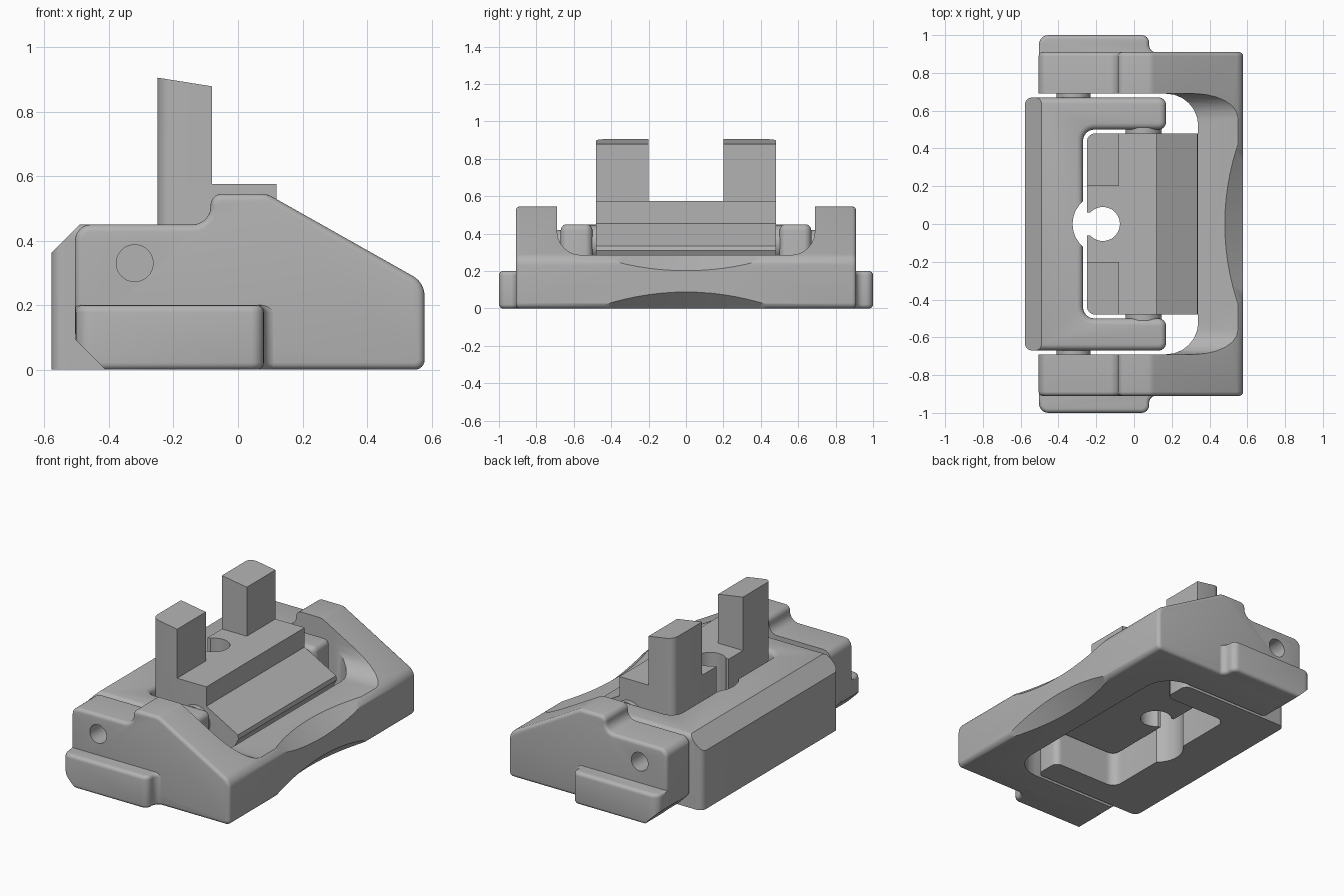
import bpy, bmesh, math
from mathutils import Vector, Matrix

cube = bpy.data.objects.get("Cube")
if cube:
    bpy.data.objects.remove(cube, do_unlink=True)

grey = bpy.data.materials.new("plain_grey")
grey.use_nodes = True
GREY = (0.45, 0.45, 0.45, 1)
grey.diffuse_color = GREY
for node in grey.node_tree.nodes:
    if node.type == 'BSDF_PRINCIPLED':
        node.inputs["Base Color"].default_value = GREY


def rounded(corners, steps=6):
    """Outline from (a, b, radius) corners; radius may be left out."""
    out = []
    n = len(corners)
    for i, corner in enumerate(corners):
        p = Vector(corner[:2])
        r = corner[2] if len(corner) > 2 else 0
        if not r:
            out.append(p)
            continue
        d1 = (Vector(corners[i - 1][:2]) - p).normalized()
        d2 = (Vector(corners[(i + 1) % n][:2]) - p).normalized()
        half = d1.angle(d2) / 2
        centre = p + (d1 + d2).normalized() * r / math.sin(half)
        t = r / math.tan(half)
        v1, v2 = p + d1 * t - centre, p + d2 * t - centre
        a1 = math.atan2(v1.y, v1.x)
        turn = math.atan2(v2.y, v2.x) - a1
        turn = (turn + math.pi) % (2 * math.pi) - math.pi
        for k in range(steps + 1):
            a = a1 + turn * k / steps
            out.append(centre + Vector((math.cos(a), math.sin(a))) * r)
    return out


def finish(name, bm):
    bmesh.ops.recalc_face_normals(bm, faces=bm.faces)
    mesh = bpy.data.meshes.new(name)
    bm.to_mesh(mesh)
    bm.free()
    mesh.materials.append(grey)
    ob = bpy.data.objects.new(name, mesh)
    bpy.context.collection.objects.link(ob)
    return ob


def prism(name, corners, axis, lo, hi, bevel=0, pick=None):
    """Extrude an outline along an axis and round the picked edges."""
    place = {'x': lambda a, b, c: (c, a, b),
             'y': lambda a, b, c: (a, c, b),
             'z': lambda a, b, c: (a, b, c)}[axis]
    bm = bmesh.new()
    face = bm.faces.new([bm.verts.new(place(p.x, p.y, lo)) for p in rounded(corners)])
    ext = bmesh.ops.extrude_face_region(bm, geom=[face])
    moved = [g for g in ext["geom"] if isinstance(g, bmesh.types.BMVert)]
    bmesh.ops.translate(bm, verts=moved, vec=place(0, 0, hi - lo))
    bmesh.ops.recalc_face_normals(bm, faces=bm.faces)
    if bevel:
        edges = [e for e in bm.edges if e.calc_face_angle(0) > 0.6
                 and (pick is None or pick(e))]
        bmesh.ops.bevel(bm, geom=edges, offset=bevel, offset_type='OFFSET',
                        segments=4, profile=0.5, affect='EDGES', clamp_overlap=False)
    return finish(name, bm)


def cylinder(name, centre, direction, radius, length, sides=48):
    bm = bmesh.new()
    turn = Vector((0, 0, 1)).rotation_difference(Vector(direction)).to_matrix().to_4x4()
    bmesh.ops.create_cone(bm, cap_ends=True, segments=sides, radius1=radius,
                          radius2=radius, depth=length,
                          matrix=Matrix.Translation(centre) @ turn)
    return finish(name, bm)


def cut(ob, *cutters):
    for c in cutters:
        c.hide_render = True
        mod = ob.modifiers.new("cut", 'BOOLEAN')
        mod.operation = 'DIFFERENCE'
        mod.solver = 'EXACT'
        mod.object = c
    bpy.context.view_layer.update()
    graph = bpy.context.evaluated_depsgraph_get()
    mesh = bpy.data.meshes.new_from_object(ob.evaluated_get(graph))
    ob.modifiers.clear()
    ob.data = mesh
    for c in cutters:
        bpy.data.objects.remove(c, do_unlink=True)


def level(z):
    return lambda e: all(abs(v.co.z - z) < 0.001 for v in e.verts)


def upright(x, y):
    return lambda e: all(abs(v.co.x - x) < 0.001 and abs(v.co.y - y) < 0.001
                         for v in e.verts)


def toe_cutter():
    return prism("toe_cutter", [(-.7, .29), (-.7, -.3), (-.11, -.3)], 'y', -1.2, 1.2)


parts = []
PIVOT_X, PIVOT_Z = -.32, .33

# Outer frame: side profile across the full width, hollowed into a U
outer = prism("outer_frame", [(-.41, 0), (.578, 0, .03), (.578, .27, .07), (.09, .545, .07),
                              (-.085, .545, .035), (-.085, .45, .055),
                              (-.505, .45, .05), (-.505, .095)],
              'y', -.91, .91, .022)
opening = prism("opening_cutter", [(-1, -.69), (.34, -.69, .17), (.34, .69, .17), (-1, .69)],
                'z', -1, 1)
saddle = prism("saddle_cutter", [(-.69, .9), (-.69, .285, .13), (.69, .285, .13), (.69, .9)],
               'x', -1, 1)
# Broad scoops on the upper and lower edges of the cross bar
scoops = []
for z, n in ((.09, Vector((.7, 0, -.7))), (.2, Vector((.65, 0, .76)))):
    n.normalize()
    along = n.cross(Vector((0, 1, 0)))
    scoops.append(cylinder("scoop_cutter", Vector((.58, 0, z)) + n * 2, along, 2, 1, 192))
pin_hole = cylinder("pin_cutter", (PIVOT_X, 0, PIVOT_Z), (0, 1, 0), .057, 3)
cut(outer, opening, saddle, *scoops, pin_hole)
parts.append(outer)

# Foot tabs on both sides of the outer frame
for s, side in ((1, "left"), (-1, "right")):
    tab = prism(side + "_foot_tab",
                [(-.503, .8 * s), (-.503, s, .05), (.08, s, .04), (.08, .908 * s, .04),
                 (.14, .908 * s), (.14, .8 * s)],
                'z', 0, .2, .022,
                lambda e: (level(0)(e) or level(.2)(e))
                and all(abs(v.co.y) > .905 for v in e.verts))
    cut(tab, toe_cutter())
    parts.append(tab)

# Inner frame: a U with chamfered outer top edge and a round notch
inner = prism("inner_frame", [(-.578, -.67, .04), (.17, -.67, .04), (.17, -.5, .04),
                              (-.27, -.5, .06), (-.27, .5, .06), (.17, .5, .04),
                              (.17, .67, .04), (-.578, .67, .04)],
              'z', 0, .45, .033, level(.45))
slope = prism("slope_cutter", [(-.8, .14), (-.8, .8), (-.14, .8)], 'y', -1, 1)
cut(inner, slope, cylinder("notch_cutter", (-.165, 0, .2), (0, 0, 1), .16, 2))
parts.append(inner)

# Centre block with a sloping front and an open bore
HALF = .48
block = prism("centre_block", [(-.25, .2), (.28, .2), (.34, .31), (.335, .335),
                               (.12, .455), (.12, .575), (-.25, .575)],
              'y', -HALF, HALF, .045,
              lambda e: upright(-.25, HALF)(e) or upright(-.25, -HALF)(e))
bore = cylinder("bore_cutter", (-.165, 0, .4), (0, 0, 1), .09, 2)
slot = prism("slot_cutter", [(-.4, -.06), (-.17, -.06), (-.17, .06), (-.4, .06)], 'z', -1, 1)
cut(block, bore, slot)
parts.append(block)

# Posts, washers and pivots, repeated on both sides
for s, side in ((1, "left"), (-1, "right")):
    parts.append(prism(side + "_post", [(-.25, .575), (-.08, .575), (-.08, .878), (-.25, .905)],
                       'y', .2 * s, HALF * s, .045, upright(-.25, HALF * s)))
    parts.append(cylinder(side + "_outer_washer", (PIVOT_X, .68 * s, PIVOT_Z),
                          (0, 1, 0), .09, .04))
    parts.append(cylinder(side + "_inner_washer", (.05, .49 * s, .35),
                          (0, 1, 0), .095, .04))

# Smooth the rounded edges, keep the creases sharp
bpy.ops.object.select_all(action='DESELECT')
for ob in parts:
    ob.select_set(True)
bpy.context.view_layer.objects.active = outer
bpy.ops.object.shade_smooth_by_angle(angle=math.radians(30))
